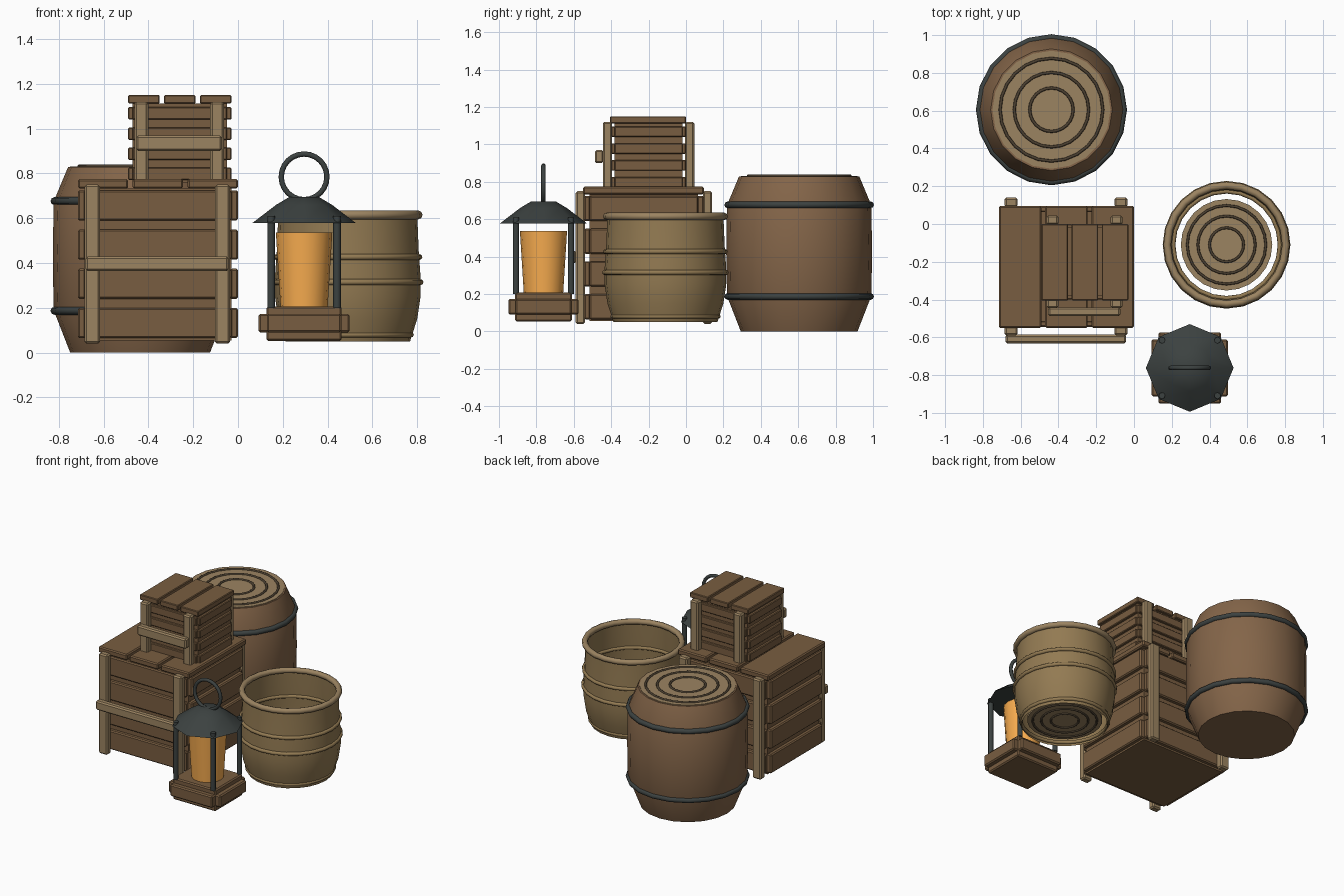
import bpy, bmesh, math
from mathutils import Vector

if "Cube" in bpy.data.objects:
    bpy.data.objects.remove(bpy.data.objects["Cube"])


def mat(name, rgb):
    m = bpy.data.materials.new(name)
    m.diffuse_color = (*rgb, 1)
    m.use_nodes = True
    m.node_tree.nodes["Principled BSDF"].inputs["Base Color"].default_value = m.diffuse_color
    return m


BROWN = mat("brown_wood", (0.19, 0.11, 0.052))
STAVE = mat("barrel_wood", (0.23, 0.13, 0.066))
TAN = mat("pale_wood", (0.33, 0.23, 0.12))
TUB = mat("tub_wood", (0.29, 0.195, 0.085))
IRON = mat("dark_iron", (0.045, 0.054, 0.052))
GROOVE = mat("dark_groove", (0.07, 0.05, 0.03))
GLOW = mat("amber_glass", (0.95, 0.42, 0.08))


def finish(name, bm, material, smooth=None):
    bmesh.ops.recalc_face_normals(bm, faces=bm.faces[:])
    me = bpy.data.meshes.new(name)
    bm.to_mesh(me)
    bm.free()
    ob = bpy.data.objects.new(name, me)
    bpy.context.collection.objects.link(ob)
    me.materials.append(material)
    if smooth:
        bpy.ops.object.select_all(action='DESELECT')
        ob.select_set(True)
        bpy.context.view_layer.objects.active = ob
        bpy.ops.object.shade_smooth_by_angle(angle=math.radians(smooth))
    return ob


def box(name, x, y, z, material, bevel=0.008):
    """Chamfered block given its (min, max) on each axis."""
    bm = bmesh.new()
    bmesh.ops.create_cube(bm, size=1)
    for v in bm.verts:
        v.co = Vector([(a + b) / 2 + c * (b - a) for (a, b), c in zip((x, y, z), v.co)])
    if bevel:
        bmesh.ops.bevel(bm, geom=bm.edges[:], offset=bevel, segments=1, affect='EDGES')
    return finish(name, bm, material)


def lathe(name, centre, profile, material, sides=20, caps=True, smooth=40):
    """Revolve (radius, z) points around a vertical axis."""
    bm = bmesh.new()
    rings = []
    for r, z in profile:
        rings.append([bm.verts.new((centre[0] + r * math.cos(math.tau * i / sides),
                                    centre[1] + r * math.sin(math.tau * i / sides), z))
                      for i in range(sides)])
    for a, b in zip(rings, rings[1:]):
        for i in range(sides):
            j = (i + 1) % sides
            bm.faces.new((a[i], a[j], b[j], b[i]))
    if caps:
        bm.faces.new(rings[0])
        bm.faces.new(rings[-1])
    return finish(name, bm, material, smooth)


def ring(name, loc, major, minor, material, rot=(0, 0, 0), sides=24):
    bpy.ops.mesh.primitive_torus_add(location=loc, rotation=rot, major_radius=major,
                                     minor_radius=minor, major_segments=sides, minor_segments=8)
    ob = bpy.context.object
    ob.name = name
    ob.data.materials.append(material)
    bpy.ops.object.shade_smooth_by_angle(angle=math.radians(60))


def crate(name, x, y, z, step, plank, inset, lid, post, post_w, beam_z, side=0.045):
    """Slatted crate: core, four rows of planks, three lid boards, posts, front beam."""
    (x0, x1), (y0, y1), (z0, z1) = x, y, z
    bev = inset * 0.25
    cx, cy = (x0 + inset, x1 - inset), (y0 + inset, y1 - inset)
    box(name + "_core", cx, cy, (z0, z1 - lid), BROWN, 0)
    first = z0 + plank / 2 + 0.01
    for i in range(4):
        zz = (first + i * step - plank / 2, first + i * step + plank / 2)
        for tag, px, py in (("left", (x0, cx[0] + .005), cy), ("right", (cx[1] - .005, x1), cy),
                            ("front", cx, (y0, cy[0] + .005)), ("back", cx, (cy[1] - .005, y1))):
            box(f"{name}_{tag}_plank_{i}", px, py, zz, BROWN, bev)
    w = (x1 - x0 + 0.02) / 3
    for i in range(3):
        box(f"{name}_lid_board_{i}", (x0 + i * w, x0 + (i + 1) * w - 0.02), (y0 - .005, y1),
            (z1 - lid, z1), BROWN, bev)
    for px in (x0 + 0.03 * post_w / 0.068, x1 - 0.035 * post_w / 0.068 - post_w):
        for tag, py in (("front", (y0 - side, y0 + .005)), ("back", (y1 - .005, y1 + side))):
            box(f"{name}_{tag}_post", (px, px + post_w), py, post, TAN, 0.009)
    box(name + "_front_beam", (x0 + 0.035, x1 - 0.042), (y0 - side - 0.042, y0 - side + 0.004),
        beam_z, TAN, 0.009)


# Crates
crate("large_crate", (-0.715, 0.0), (-0.545, 0.095), (0.055, 0.775), 0.175, 0.135, 0.03, 0.042,
      (0.04, 0.75), 0.068, (0.365, 0.43))
crate("small_crate", (-0.49, -0.03), (-0.4, 0.0), (0.76, 1.15), 0.09, 0.056, 0.018, 0.038,
      (0.765, 1.12), 0.062, (0.9, 0.97))

# Closed barrel
B = (-0.437, 0.605)
lathe("barrel_body", B, [(0.312, 0), (0.386, 0.19), (0.39, 0.42), (0.386, 0.675), (0.322, 0.828)],
      STAVE)
lathe("barrel_lid", B, [(0.312, 0.815), (0.312, 0.832)], TAN)
for r in (0.115, 0.197, 0.272):
    ring("barrel_lid_groove", (*B, 0.832), r, 0.008, GROOVE)
for z in (0.187, 0.677):
    ring("barrel_hoop", (*B, z), 0.382, 0.018, IRON, sides=20)

# Open tub
T = (0.49, -0.11)
lathe("tub_wall", T, [(0.278, 0.05), (0.31, 0.15), (0.325, 0.25), (0.325, 0.34), (0.317, 0.45),
                      (0.31, 0.62)], TUB, sides=24, caps=False)
for z, r, m in ((0.08, 0.283, 0.012), (0.315, 0.325, 0.013), (0.427, 0.32, 0.013),
                (0.615, 0.314, 0.02)):
    ring("tub_hoop", (*T, z), r, m, TAN if m > 0.015 else TUB)
lathe("tub_floor", T, [(0.242, 0.08), (0.242, 0.1)], TAN, sides=24)
for z in (0.08, 0.1):
    for r in (0.09, 0.152, 0.208):
        ring("tub_floor_groove", (*T, z), r, 0.007, GROOVE)

# Lantern
LX, LY = 0.295, -0.762


def block(name, hx, hy, z):
    box(name, (LX - hx, LX + hx), (LY - hy, LY + hy), z, BROWN)


block("lantern_base", 0.168, 0.152, (0.053, 0.207))
block("lantern_base_side_trim", 0.203, 0.15, (0.09, 0.173))
block("lantern_base_front_trim", 0.166, 0.188, (0.09, 0.173))
lathe("lantern_glass", (LX, LY), [(0.105, 0.2), (0.126, 0.537)], GLOW, sides=16)
for sx in (-1, 1):
    for sy in (-1, 1):
        lathe("lantern_post", (LX + sx * 0.147, LY + sy * 0.147), [(0.017, 0.2), (0.017, 0.61)],
              IRON, sides=8, smooth=50)
lathe("lantern_roof", (LX, LY), [(0.232, 0.578), (0.125, 0.66), (0.068, 0.694)], IRON, sides=8,
      smooth=50)
ring("lantern_handle", (LX, LY, 0.785), 0.102, 0.012, IRON, rot=(math.pi / 2, 0, 0))
